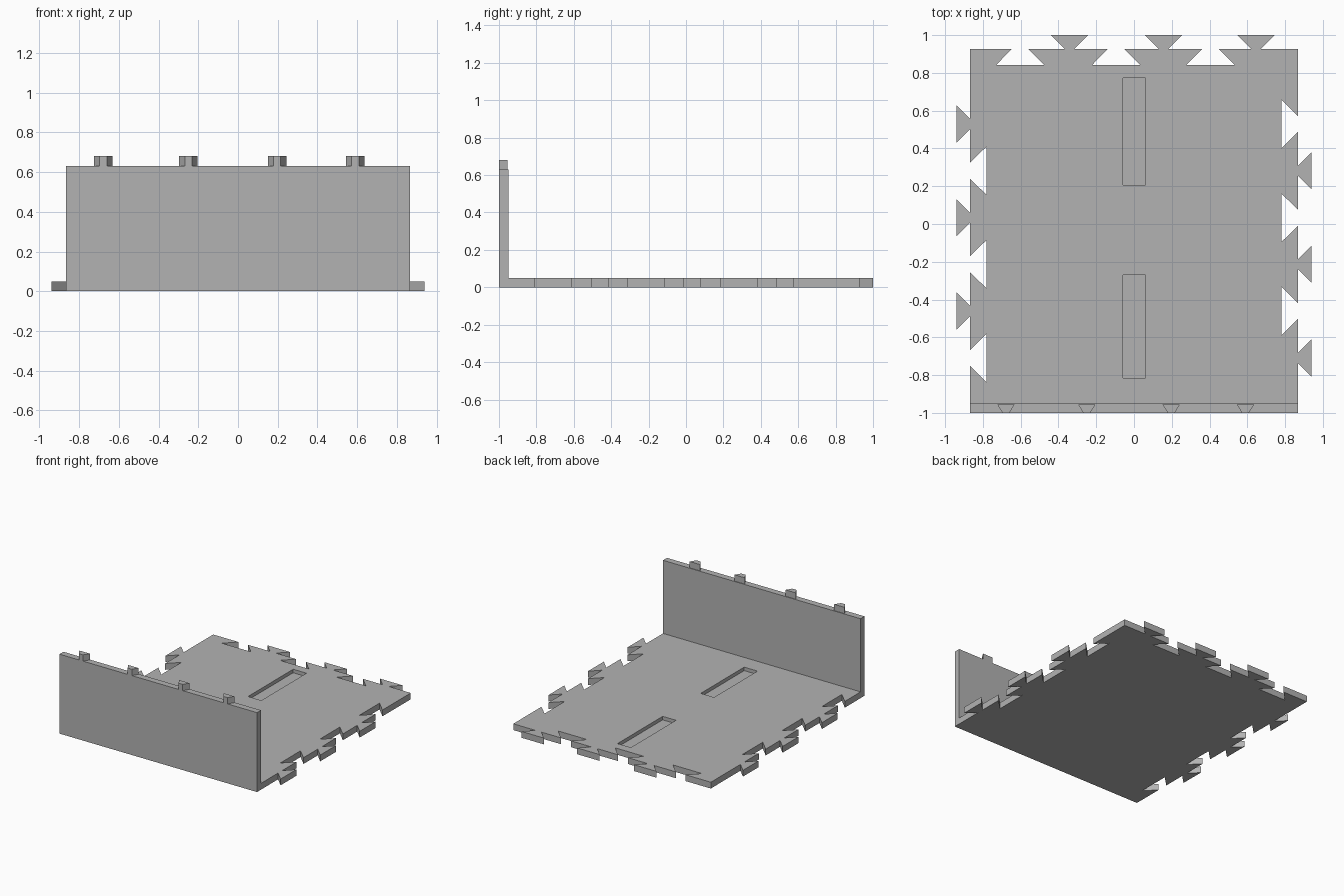
import bpy
import bmesh
from mathutils import Vector

cube = bpy.data.objects.get("Cube")
if cube:
    bpy.data.objects.remove(cube, do_unlink=True)

GREY = (0.45, 0.45, 0.45, 1)
grey = bpy.data.materials.new("plain grey")
grey.use_nodes = True
grey.diffuse_color = GREY
grey.node_tree.nodes["Principled BSDF"].inputs["Base Color"].default_value = GREY


def prism(name, outline, z0, z1):
    """Extrude a flat counter-clockwise outline from z0 up to z1."""
    bm = bmesh.new()
    face = bm.faces.new([bm.verts.new((p[0], p[1], z0)) for p in outline])
    top = bmesh.ops.extrude_face_region(bm, geom=[face])
    verts = [g for g in top["geom"] if isinstance(g, bmesh.types.BMVert)]
    bmesh.ops.translate(bm, verts=verts, vec=(0, 0, z1 - z0))
    bmesh.ops.recalc_face_normals(bm, faces=bm.faces)
    mesh = bpy.data.meshes.new(name)
    bm.to_mesh(mesh)
    bm.free()
    mesh.materials.append(grey)
    obj = bpy.data.objects.new(name, mesh)
    bpy.context.collection.objects.link(obj)
    return obj


def rectangle(x0, x1, y0, y1):
    return [(x0, y0), (x1, y0), (x1, y1), (x0, y1)]


def dovetail_edge(start, end, tabs, notches):
    """Edge from start to end; tab and notch centres are distances along it."""
    a, b = Vector(start), Vector(end)
    along = (b - a).normalized()
    out = Vector((along.y, -along.x))
    teeth = [(t, 0.026, 0.099, 0.073) for t in tabs]
    teeth += [(t, 0.043, 0.127, -0.085) for t in notches]
    points = [a]
    for t, neck, wide, depth in sorted(teeth):
        for offset, d in ((-neck, 0), (-wide, depth), (wide, depth), (neck, 0)):
            points.append(a + along * (t + offset) + out * d)
    return points


# Base plate with interlocking dovetails on three sides
LEFT, RIGHT, FRONT, BACK = -0.867, 0.867, -1.0, 0.927
THICK = 0.05
upper_row = [0.53, 0.033, -0.46]
lower_row = [0.282, -0.213, -0.71]
outline = [(LEFT, FRONT)]
outline += dovetail_edge((RIGHT, FRONT), (RIGHT, BACK),
                         [y - FRONT for y in lower_row],
                         [y - FRONT for y in upper_row])
outline += dovetail_edge((RIGHT, BACK), (LEFT, BACK),
                         [RIGHT - x for x in (-0.342, 0.156, 0.646)],
                         [RIGHT - x for x in (-0.603, -0.095, 0.405)])
outline += dovetail_edge((LEFT, BACK), (LEFT, FRONT),
                         [BACK - y for y in upper_row],
                         [BACK - y for y in lower_row])
plate = prism("base_plate", outline, 0, THICK)

# Two shallow slots sunk into the plate
for y0, y1 in ((0.207, 0.773), (-0.815, -0.27)):
    cutter = prism("slot_cutter", rectangle(-0.057, 0.06, y0, y1), 0.022, 0.1)
    cutter.hide_render = True
    cut = plate.modifiers.new("slot", "BOOLEAN")
    cut.operation = "DIFFERENCE"
    cut.solver = "EXACT"
    cut.object = cutter
    bpy.context.view_layer.objects.active = plate
    bpy.ops.object.modifier_apply(modifier=cut.name)
    bpy.data.objects.remove(cutter, do_unlink=True)

# Upright wall along the front
WALL_TOP = 0.63
prism("front_wall", rectangle(LEFT, RIGHT, FRONT, FRONT + THICK), THICK, WALL_TOP)

# Wedge pegs on top of the wall
for i, x in enumerate((-0.678, -0.25, 0.197, 0.59)):
    wedge = [(x - 0.018, FRONT), (x + 0.018, FRONT),
             (x + 0.046, FRONT + 0.045), (x - 0.046, FRONT + 0.045)]
    prism(f"wall_peg_{i + 1}", wedge, WALL_TOP, WALL_TOP + THICK)
